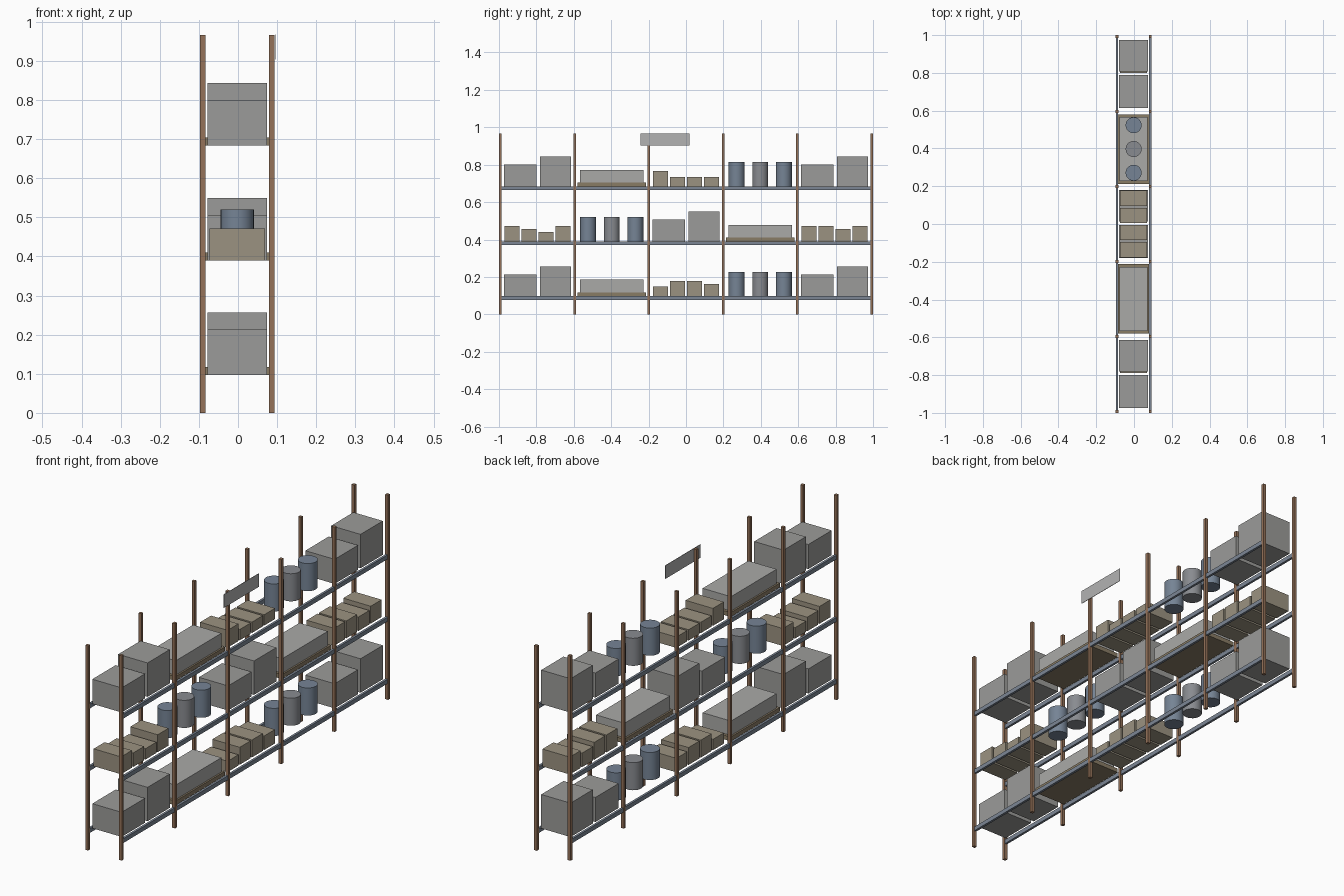
import bpy

if "Cube" in bpy.data.objects:
    bpy.data.objects.remove(bpy.data.objects["Cube"])

CX = -0.002                      # rack centre in x
BAY = 0.397                      # bay spacing
LEVELS = (0.097, 0.39, 0.684)    # shelf heights


def material(name, rgb):
    m = bpy.data.materials.new(name)
    m.diffuse_color = (*rgb, 1)
    m.use_nodes = True
    m.node_tree.nodes["Principled BSDF"].inputs["Base Color"].default_value = m.diffuse_color
    return m


RUST = material("rust_brown", (0.30, 0.17, 0.10))
SLATE = material("slate", (0.20, 0.24, 0.30))
GREY = material("grey", (0.33, 0.33, 0.32))
CRATE = material("crate_grey", (0.40, 0.40, 0.39))
TAN = material("tan", (0.33, 0.29, 0.22))
PALLET = material("pallet_brown", (0.25, 0.20, 0.13))
BLUE = material("drum_blue", (0.18, 0.23, 0.30))
STEEL = material("drum_grey", (0.25, 0.26, 0.28))
SIGN = material("sign_grey", (0.45, 0.45, 0.45))


def block(name, x, y, z, sx, sy, sz, mat):
    """Box centred on x, y and standing on z."""
    bpy.ops.mesh.primitive_cube_add(size=1, location=(x, y, z + sz / 2))
    ob = bpy.context.object
    ob.name = name
    ob.scale = (sx, sy, sz)
    bpy.ops.object.transform_apply(location=False, rotation=False, scale=True)
    ob.data.materials.append(mat)


# Bay contents
def large_boxes(y, z):
    block("large_box_low", CX, y - 0.093, z, 0.153, 0.174, 0.116, GREY)
    block("large_box_tall", CX, y + 0.096, z, 0.153, 0.166, 0.16, GREY)


def pallet_load(y, z):
    block("pallet", CX, y, z, 0.164, 0.368, 0.02, PALLET)
    block("crate", CX, y, z + 0.02, 0.148, 0.34, 0.068, CRATE)


def drums(y, z):
    for i, mat in ((-1, BLUE), (0, STEEL), (1, BLUE)):
        bpy.ops.mesh.primitive_cylinder_add(vertices=24, radius=0.0425, depth=0.13,
                                            location=(CX, y + i * 0.126, z + 0.065))
        ob = bpy.context.object
        ob.name = "drum"
        ob.data.materials.append(mat)
        bpy.ops.object.shade_smooth_by_angle()


def small_boxes(y, z, heights):
    for i, h in enumerate(heights):
        block("small_box", CX, y + (i - 1.5) * 0.091, z, 0.143, 0.081, h, TAN)


# Posts and beams
for side in (-1, 1):
    x = CX + side * 0.088
    for i in range(6):
        block("post", x, (i - 2.5) * BAY, 0, 0.0145, 0.0145, 0.966, RUST)
    for z in LEVELS:
        block("shelf_beam", x, 0, z - 0.02, 0.011, 5 * BAY, 0.02, SLATE)

# Goods on each level, bay by bay
S, M, L = 0.051, 0.066, 0.082
low, mid, top = LEVELS
for z in (low, top):
    large_boxes(-2 * BAY, z)
    pallet_load(-BAY, z)
    drums(BAY, z)
    large_boxes(2 * BAY, z)
small_boxes(0, low, (S, L, L, M))
small_boxes(0, top, (L, S, S, S))
small_boxes(-2 * BAY, mid, (L, M, S, L))
drums(-BAY, mid)
large_boxes(0, mid)
pallet_load(BAY, mid)
small_boxes(2 * BAY, mid, (L, L, M, L))

# Aisle sign
block("aisle_sign", 0.0955, -0.113, 0.904, 0.002, 0.262, 0.063, SIGN)
